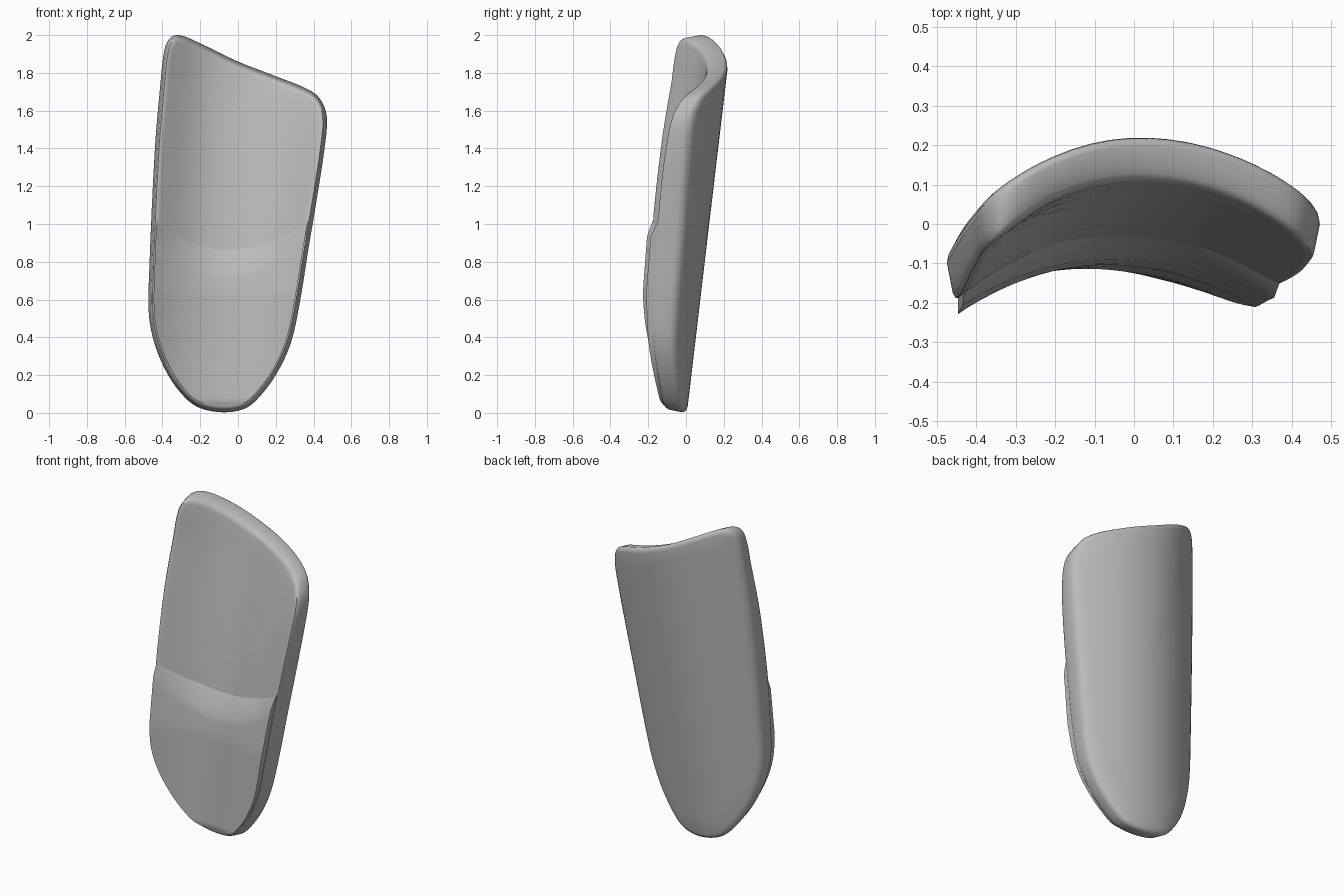
import bpy, bmesh
from mathutils import Vector

cube = bpy.data.objects.get("Cube")
if cube:
    bpy.data.objects.remove(cube)

grey = bpy.data.materials.new("plain grey")
grey.use_nodes = True
colour = (0.5, 0.5, 0.5, 1)
grey.diffuse_color = colour
grey.node_tree.nodes["Principled BSDF"].inputs["Base Color"].default_value = colour

CENTRE = Vector((-0.02, 1.0))

# Outline of the plate (x, z), clockwise from the tall corner
CORNERS = [(-.31, 2), (-.2, 1.956), (0, 1.86), (.2, 1.782), (.36, 1.718), (.43, 1.668),
           (.47, 1.57), (.458, 1.4), (.42, 1.15), (.37, .85), (.33, .6), (.28, .37),
           (.2, .2), (.1, .07), (.03, .02), (-.08, .003), (-.2, .025), (-.28, .08),
           (-.37, .2), (-.44, .36), (-.472, .52), (-.47, .75), (-.44, 1.4),
           (-.41, 1.75), (-.39, 1.92), (-.36, 1.985)]


def smooth_loop(points, steps=4):
    """Closed Hermite curve through the points."""
    pts = [Vector(p) for p in points]
    n, out = len(pts), []
    for i in range(n):
        a, b, c, d = (pts[(i + k) % n] for k in (-1, 0, 1, 2))
        # tangents are limited by the length of the segment
        length = (c - b).length
        m0 = (c - a).normalized() * length
        m1 = (d - b).normalized() * length
        for s in range(steps):
            t = s / steps
            out.append(b * (2*t**3 - 3*t**2 + 1) + c * (3*t**2 - 2*t**3)
                       + m0 * (t**3 - 2*t**2 + t) + m1 * (t**3 - t**2))
    return out


def inset(loop, amount):
    out = []
    for i, p in enumerate(loop):
        tangent = (loop[(i + 1) % len(loop)] - loop[i - 1]).normalized()
        out.append(p + Vector((tangent.y, -tangent.x)) * amount)
    return out


def thickness(x, z):
    """The plate is thickest at mid height and towards its long edges."""
    swell = max(0, 1 - ((z - 0.85) / 0.9) ** 2)
    along = swell if x > 0 else min(1, max(0, (z - 0.4) / 0.6))
    return 0.11 + 0.028 * swell + 0.12 * max(0, abs(x) - 0.2) * along


def surface(x, z, depth):
    """Point at a depth in front of the leaning, bowed back surface."""
    dx = x - (-0.13 + 0.095 * z)
    bow = 0.86 + 0.03 * z if dx < 0 else 0.75
    return Vector((x, 0.005 + 0.118 * z - bow * dx * dx - depth, z))


def finish(name, bm, angle):
    mesh = bpy.data.meshes.new(name)
    bm.to_mesh(mesh)
    bm.free()
    obj = bpy.data.objects.new(name, mesh)
    bpy.context.collection.objects.link(obj)
    mesh.materials.append(grey)
    bpy.ops.object.select_all(action="DESELECT")
    obj.select_set(True)
    bpy.context.view_layer.objects.active = obj
    bpy.ops.object.shade_smooth_by_angle(angle=angle)


outline = smooth_loop(CORNERS)

# Curved plate: rings from the back centre, round the rim, to the front centre.
# The rim is a list of (inset, share of the thickness).
RIM = [(.03, 0), (.014, .03), (.004, .1), (0, .22), (.011, .67),
       (.015, .83), (.022, .935), (.033, .985), (.046, 1)]
SCALES = [.15, .3, .45, .6, .75, .9]


def scaled(amount, s):
    return [CENTRE + (p - CENTRE) * s for p in inset(outline, amount)]


profile = [(scaled(RIM[0][0], s), 0) for s in SCALES]
profile += [(inset(outline, a), d) for a, d in RIM]
profile += [(scaled(RIM[-1][0], s), 1) for s in reversed(SCALES)]

bm = bmesh.new()
rings = [[bm.verts.new(surface(p.x, p.y, d * thickness(p.x, p.y))) for p in loop]
         for loop, d in profile]
n = len(outline)
for r0, r1 in zip(rings, rings[1:]):
    for i in range(n):
        j = (i + 1) % n
        bm.faces.new((r0[i], r0[j], r1[j], r1[i]))
for ring, share in ((rings[0], 0), (rings[-1], 1)):
    pole = bm.verts.new(surface(*CENTRE, share * thickness(*CENTRE)))
    for i in range(n):
        bm.faces.new((ring[i], ring[(i + 1) % n], pole))
bmesh.ops.recalc_face_normals(bm, faces=bm.faces)
finish("curved_plate", bm, 0.8)

# Raised lower front panel with a sloping ledge along its top
border = inset(outline, 0.028)
LOW = 0.04


def span(z):
    """Left and right limits of the panel at a height."""
    xs = []
    for i, b in enumerate(border):
        a = border[i - 1]
        if (a.y - z) * (b.y - z) <= 0 and a.y != b.y:
            xs.append(a.x + (b.x - a.x) * (z - a.y) / (b.y - a.y))
    return min(xs), max(xs)


COLS, ROWS = 28, 24
bm = bmesh.new()
grid = []
for r in range(ROWS + 2):
    row = []
    for c in range(-1, COLS + 2):
        u = 2 * min(max(c, 0), COLS) / COLS - 1
        lip = 0.745 + 0.19 * u * u
        z = LOW + (lip - LOW) * min(r / ROWS, 1) ** 1.4
        if r > ROWS:                      # back of the ledge
            z = lip + 0.13 - 0.05 * u * u
        left, right = span(z)
        x = left + (right - left) * (u + 1) / 2
        plate = thickness(x, z)
        depth = min(0.12 + 0.1 * z, 0.184, plate + 0.4 * (z - LOW))
        if r > ROWS:
            depth = plate - 0.004
        if c < 0 or c > COLS:             # side walls
            depth = plate - 0.04
        row.append(bm.verts.new(surface(x, z, depth)))
    grid.append(row)
for r0, r1 in zip(grid, grid[1:]):
    for i in range(len(r0) - 1):
        bm.faces.new((r0[i], r0[i + 1], r1[i + 1], r1[i]))
finish("front_panel", bm, 0.45)
